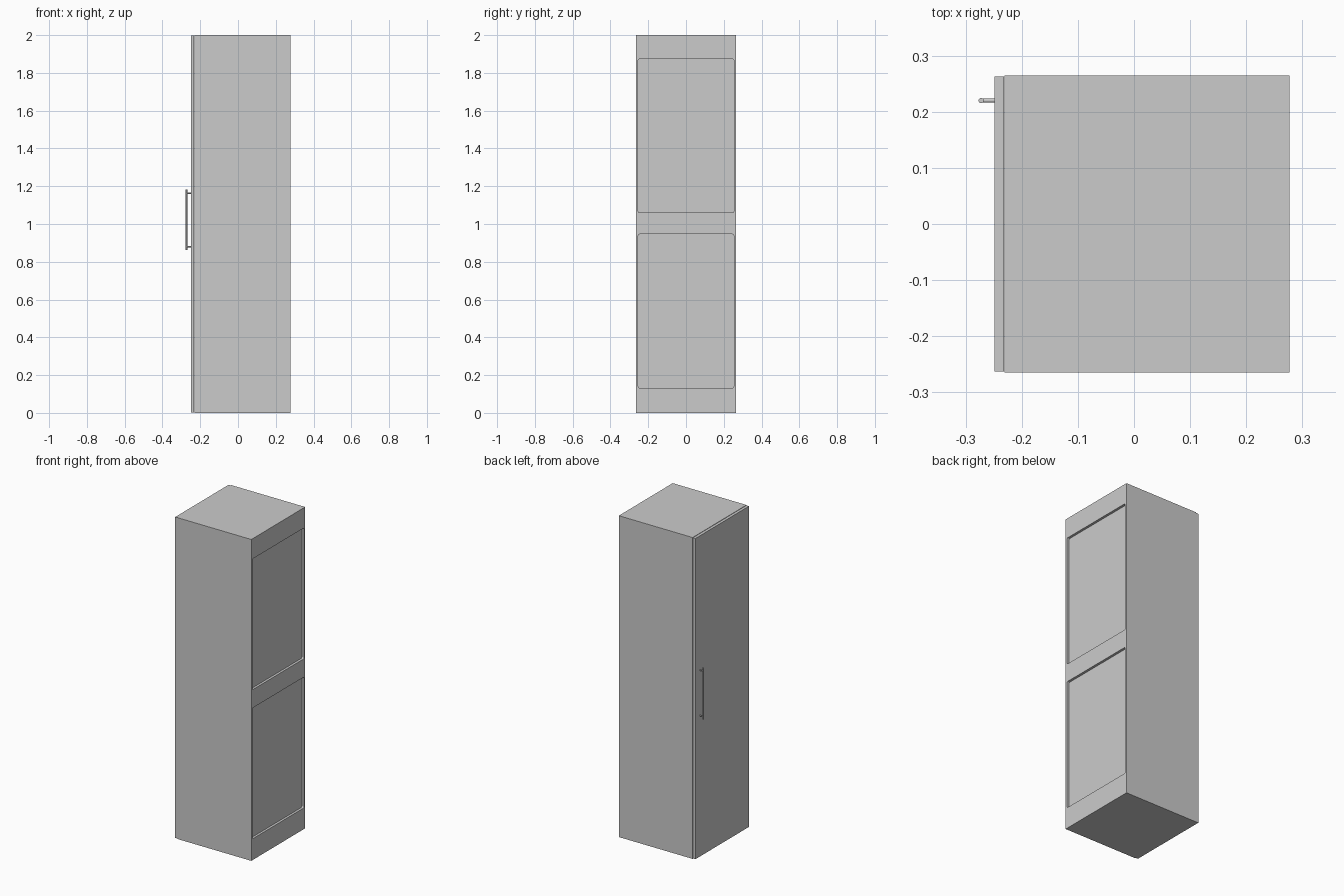
import bpy
from mathutils import Vector

# Remove the default cube
cube = bpy.data.objects.get("Cube")
if cube:
    bpy.data.objects.remove(cube, do_unlink=True)


def make_material(name, color):
    mat = bpy.data.materials.new(name)
    mat.use_nodes = True
    mat.diffuse_color = color
    mat.node_tree.nodes["Principled BSDF"].inputs["Base Color"].default_value = color
    return mat


grey = make_material("light grey", (0.6, 0.6, 0.6, 1))


def box(name, low, high):
    low, high = Vector(low), Vector(high)
    bpy.ops.mesh.primitive_cube_add(size=1)
    obj = bpy.context.object
    obj.name = name
    for v in obj.data.vertices:
        v.co = (low + high) / 2 + v.co * (high - low)
    obj.data.materials.append(grey)
    return obj


def rod(name, start, end, radius):
    start, end = Vector(start), Vector(end)
    axis = end - start
    bpy.ops.mesh.primitive_cylinder_add(
        vertices=24, radius=radius, depth=axis.length, location=(start + end) / 2,
        rotation=axis.to_track_quat("Z", "Y").to_euler())
    obj = bpy.context.object
    obj.name = name
    obj.data.materials.append(grey)
    bpy.ops.object.shade_smooth_by_angle()
    return obj


RIGHT = 0.277
HALF_DEPTH = 0.265
DOOR_FACE = -0.249
RECESS = 0.015

# Carcass
carcass = box("carcass", (-0.231, -HALF_DEPTH, 0), (RIGHT, HALF_DEPTH, 2))

# Two shallow rounded recesses in the side panel
for bottom, top in ((0.132, 0.946), (1.06, 1.874)):
    cutter = box("recess_cutter", (RIGHT - RECESS, -0.253, bottom), (RIGHT + 0.05, 0.253, top))
    cutter.hide_render = True
    bevel = cutter.modifiers.new("round_corners", "BEVEL")
    bevel.width = 0.008
    bevel.segments = 4
    bevel.limit_method = "WEIGHT"
    weights = cutter.data.attributes.new("bevel_weight_edge", "FLOAT", "EDGE")
    for edge in cutter.data.edges:
        a, b = (cutter.data.vertices[i].co for i in edge.vertices)
        weights.data[edge.index].value = 1.0 if abs(a.x - b.x) > 0.01 else 0.0
    cut = carcass.modifiers.new("recess", "BOOLEAN")
    cut.operation = "DIFFERENCE"
    cut.solver = "EXACT"
    cut.object = cutter
    bpy.context.view_layer.objects.active = carcass
    bpy.ops.object.modifier_apply(modifier=cut.name)
    bpy.data.objects.remove(cutter, do_unlink=True)

# Door, with a hairline gap to the carcass
box("door", (DOOR_FACE, -0.263, 0.002), (-0.232, 0.263, 1.998))

# Bar handle on two posts
HANDLE_X, HANDLE_Y = -0.2725, 0.22
rod("handle_bar", (HANDLE_X, HANDLE_Y, 0.862), (HANDLE_X, HANDLE_Y, 1.182), 0.0045)
for side, z in (("lower", 0.88), ("upper", 1.163)):
    rod(side + "_handle_post", (HANDLE_X, HANDLE_Y, z), (DOOR_FACE + 0.002, HANDLE_Y, z), 0.0035)
